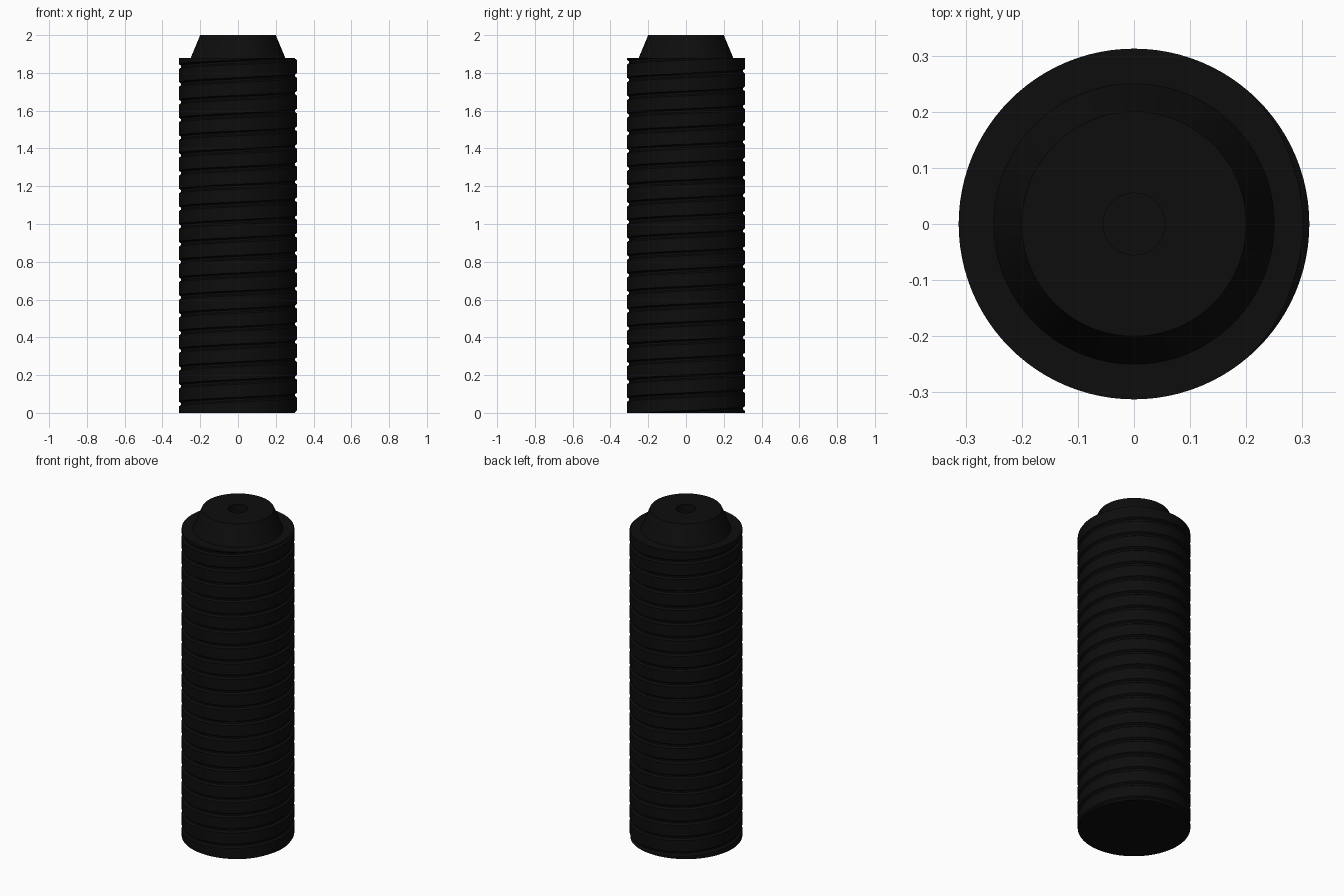
import bpy, bmesh, math

if "Cube" in bpy.data.objects:
    bpy.data.objects.remove(bpy.data.objects["Cube"])

N = 96            # sides
R = 0.3125        # shaft radius
H = 1.88          # shaft height
PITCH = 0.094
HALF_W = 0.013    # half width of the spiral groove
DEPTH = 0.011

mat = bpy.data.materials.new("black")
mat.diffuse_color = (0.004, 0.004, 0.004, 1)
mat.use_nodes = True
mat.node_tree.nodes["Principled BSDF"].inputs["Base Color"].default_value = mat.diffuse_color


def loft(name, rings):
    """Skin a stack of closed rings of (radius, z) per side, capping both ends."""
    bm = bmesh.new()
    loops = []
    for ring in rings:
        loops.append([bm.verts.new((r * math.cos(a), r * math.sin(a), z))
                      for (r, z), a in zip(ring, [math.tau * i / N for i in range(N)])])
    for lo, hi in zip(loops, loops[1:]):
        for i in range(N):
            j = (i + 1) % N
            bm.faces.new((lo[i], lo[j], hi[j], hi[i]))
    bm.faces.new(loops[0][::-1])
    bm.faces.new(loops[-1])
    bmesh.ops.remove_doubles(bm, verts=bm.verts, dist=1e-5)
    bmesh.ops.dissolve_degenerate(bm, edges=bm.edges, dist=1e-5)
    bmesh.ops.recalc_face_normals(bm, faces=bm.faces)
    me = bpy.data.meshes.new(name)
    bm.to_mesh(me)
    bm.free()
    ob = bpy.data.objects.new(name, me)
    bpy.context.collection.objects.link(ob)
    me.materials.append(mat)
    bpy.ops.object.select_all(action='DESELECT')
    ob.select_set(True)
    bpy.context.view_layer.objects.active = ob
    bpy.ops.object.shade_smooth_by_angle(angle=math.radians(25))
    return ob


def shaft_strip(samples):
    """Spiral strip: the end of each ring joins the start of the next turn."""
    bm = bmesh.new()
    cols = []
    for i in range(N + 1):
        a = math.tau * i / N
        col = []
        for turn in range(-1, int(H / PITCH) + 2):
            for dz in samples:
                z = min(max(PITCH * (turn + i / N) + dz, 0), H)
                # groove depth at this height, measured from the nearest turn
                u = z / PITCH - i / N
                off = abs(u - round(u)) * PITCH
                r = R - DEPTH * min(max((HALF_W - off) / (HALF_W * 0.6), 0), 1)
                col.append(bm.verts.new((r * math.cos(a), r * math.sin(a), z)))
        cols.append(col)
    for a, b in zip(cols, cols[1:]):
        for k in range(len(a) - 1):
            quad = (a[k], b[k], b[k + 1], a[k + 1])
            if max(v.co.z for v in quad) - min(v.co.z for v in quad) > 1e-6:
                bm.faces.new(quad)
    bmesh.ops.remove_doubles(bm, verts=bm.verts, dist=1e-5)
    bmesh.ops.dissolve_degenerate(bm, edges=bm.edges, dist=1e-5)
    bmesh.ops.holes_fill(bm, edges=[e for e in bm.edges if e.is_boundary], sides=0)
    bmesh.ops.delete(bm, geom=[v for v in bm.verts if not v.link_faces], context='VERTS')
    bmesh.ops.recalc_face_normals(bm, faces=bm.faces)
    me = bpy.data.meshes.new("threaded_shaft")
    bm.to_mesh(me)
    bm.free()
    me.materials.append(mat)
    ob = bpy.data.objects.new("threaded_shaft", me)
    bpy.context.collection.objects.link(ob)
    bpy.ops.object.select_all(action='DESELECT')
    ob.select_set(True)
    bpy.context.view_layer.objects.active = ob
    bpy.ops.object.shade_smooth_by_angle(angle=math.radians(25))


# Cylindrical shaft with one spiral groove
shaft_strip((-HALF_W, -HALF_W * 0.4, HALF_W * 0.4, HALF_W))

# Tapered tip with a small blind hole
profile = [(0.25, H), (0.20, 2.0), (0.055, 2.0), (0.055, 1.93)]
loft("tapered_tip", [[p] * N for p in profile])
